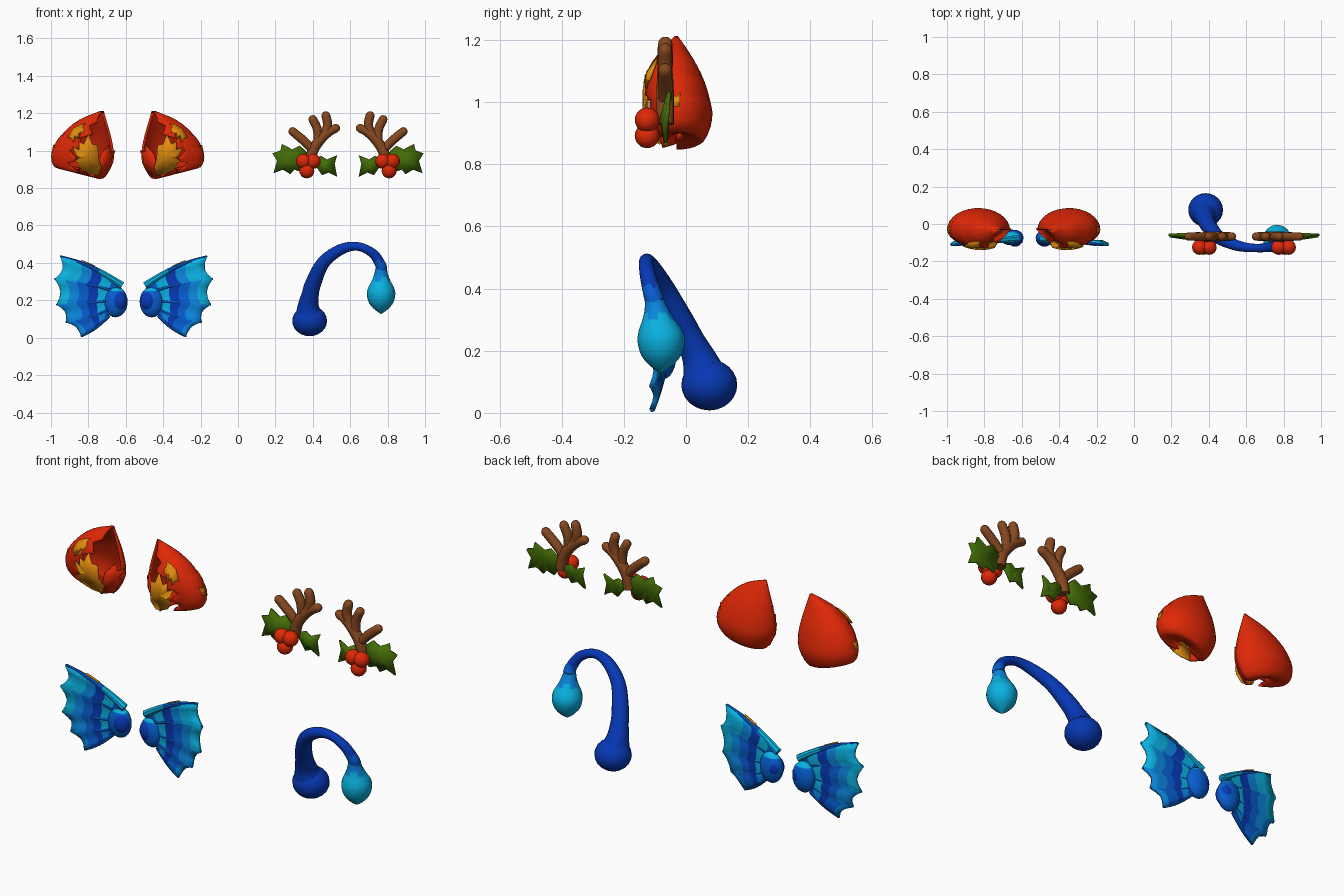
import bpy, math
from mathutils import Vector as V

if "Cube" in bpy.data.objects:
    bpy.data.objects.remove(bpy.data.objects["Cube"])


def mat(name, r, g, b):
    m = bpy.data.materials.new(name)
    m.diffuse_color = (r, g, b, 1)
    m.use_nodes = True
    m.node_tree.nodes["Principled BSDF"].inputs["Base Color"].default_value = m.diffuse_color
    return m


RED = mat("red", 0.74, 0.021, 0.002)
DARK_RED = mat("dark red", 0.56, 0.017, 0.002)
ORANGE = mat("orange", 0.74, 0.26, 0.004)
BROWN = mat("brown", 0.24, 0.065, 0.014)
GREEN = mat("green", 0.056, 0.15, 0.002)
DEEP = mat("deep blue", 0.002, 0.04, 0.46)
MID = mat("mid blue", 0.002, 0.11, 0.64)
SKY = mat("sky blue", 0.003, 0.24, 0.73)
CYAN = mat("cyan", 0.003, 0.44, 0.75)


def make(name, verts, faces, mats, idx=None, axis=None, thick=0, offset=0, inner=0):
    """Mesh object; axis = x of the mirror plane, thick = solidify thickness."""
    cx = axis or 0
    me = bpy.data.meshes.new(name)
    me.from_pydata([(v[0] - cx, v[1], v[2]) for v in verts], [], faces)
    for m in mats:
        me.materials.append(m)
    if idx:
        for p, i in zip(me.polygons, idx):
            p.material_index = i
    ob = bpy.data.objects.new(name, me)
    bpy.context.collection.objects.link(ob)
    ob.location.x = cx
    bpy.context.view_layer.objects.active = ob
    ob.select_set(True)
    bpy.ops.object.shade_smooth_by_angle(angle=math.radians(40))
    ob.select_set(False)
    if thick:
        s = ob.modifiers.new("thickness", 'SOLIDIFY')
        s.thickness, s.offset, s.material_offset = thick, offset, inner
    if axis is not None:
        mm = ob.modifiers.new("mirror", 'MIRROR')
        mm.use_mirror_merge = False
    return ob


def recolour(ob, m, rule):
    """Give the faces whose centre meets the rule another material."""
    ob.data.materials.append(m)
    for p in ob.data.polygons:
        if rule(p.center):
            p.material_index = len(ob.data.materials) - 1


def spline(pts, n):
    """Catmull-Rom resampling of tuples of any length."""
    P = [pts[0]] + list(pts) + [pts[-1]]
    out = []
    for i in range(1, len(P) - 2):
        for k in range(n):
            t = k / n
            out.append(tuple(0.5 * (2 * b + (c - a) * t + (2 * a - 5 * b + 4 * c - d) * t * t
                                    + (3 * b - a - 3 * c + d) * t ** 3)
                             for a, b, c, d in zip(*P[i - 1:i + 3])))
    return out + [tuple(pts[-1])]


def tube(name, pts, m, axis=None, n=10, sub=4, rounded=True):
    """Sweep circles along (x, y, z, radius) points."""
    c = spline(pts, sub)
    if rounded:
        a, b = V(c[-2][:3]), V(c[-1][:3])
        d, r, e = (b - a).normalized(), c[-1][3], []
        for ang in (30, 60, 85):
            e.append((*(b + d * r * math.sin(math.radians(ang))), r * math.cos(math.radians(ang))))
        c += e
    verts, faces, side = [], [], V((0.3, 1, 0.2))
    for i, p in enumerate(c):
        d = (V(c[min(i + 1, len(c) - 1)][:3]) - V(c[max(i - 1, 0)][:3])).normalized()
        side = (side - d * side.dot(d)).normalized()
        up = d.cross(side)
        for k in range(n):
            a = 2 * math.pi * k / n
            verts.append(V(p[:3]) + (side * math.cos(a) + up * math.sin(a)) * p[3])
    for i in range(len(c) - 1):
        for k in range(n):
            q = (k + 1) % n
            faces.append((i * n + k, i * n + q, i * n + n + q, i * n + n + k))
    faces += [tuple(range(n))[::-1], tuple(range(len(verts) - n, len(verts)))]
    return make(name, verts, faces, [m], axis=axis)


def ball(name, c, r, m, axis=None, seg=20, rings=12):
    prof = [math.pi * i / rings for i in range(rings + 1)]
    prof[0], prof[-1] = 0.01, math.pi - 0.01
    verts = [(c[0] + r[0] * math.sin(t) * math.cos(2 * math.pi * k / seg),
              c[1] + r[1] * math.sin(t) * math.sin(2 * math.pi * k / seg),
              c[2] - r[2] * math.cos(t)) for t in prof for k in range(seg)]
    faces = [(i * seg + k, i * seg + (k + 1) % seg, (i + 1) * seg + (k + 1) % seg, (i + 1) * seg + k)
             for i in range(rings) for k in range(seg)]
    return make(name, verts, faces, [m], axis=axis)


def plate(name, outline, yfun, m, axis, thick, centre_lift=0):
    """Thin jagged plate, fanned from its centre; outline is (x, z)."""
    n = len(outline)
    x, z = sum(p[0] for p in outline) / n, sum(p[1] for p in outline) / n
    verts = [(p[0], yfun(*p), p[1]) for p in outline] + [(x, yfun(x, z) - centre_lift, z)]
    make(name, verts, [(i, (i + 1) % n, n) for i in range(n)], [m], axis=axis, thick=thick)


# ---- Furry ears: open curved shell with jagged front flap ----
EAR = -0.59
# outer x, outer z, inner x, inner z, back depth, front depth, flap end angle
levels = [(-0.87, 0.905, -0.82, 0.89, 0.015, 0.005, 270), (-0.92, 0.90, -0.78, 0.862, 0.055, 0.025, 270),
          (-0.98, 0.912, -0.72, 0.851, 0.09, 0.055, 268),
          (-1.0, 0.965, -0.67, 0.93, 0.115, 0.085, 264), (-0.98, 1.035, -0.665, 1.0, 0.105, 0.10, 268),
          (-0.93, 1.10, -0.68, 1.08, 0.08, 0.098, 284), (-0.85, 1.165, -0.70, 1.15, 0.042, 0.06, 290),
          (-0.735, 1.213, -0.718, 1.213, 0.004, 0.006, 300)]
rows, cols = spline(levels, 3), 22
verts, faces = [], []
for i, (xo, zo, xi, zi, back, front, end) in enumerate(rows):
    end = math.radians(end - 11 * (i % 3))
    for k in range(cols + 1):
        a = end * k / cols
        t = (1 + math.cos(a)) / 2
        s = math.sin(a)
        verts.append((xo + (xi - xo) * t, -0.03 + s * (back if s > 0 else front), zo + (zi - zo) * t))
w = cols + 1
for i in range(len(rows) - 1):
    for k in range(cols):
        faces.append((i * w + k, i * w + k + 1, (i + 1) * w + k + 1, (i + 1) * w + k))
make("ear_shell", verts, faces, [RED, DARK_RED], axis=EAR, thick=0.012, offset=-1, inner=1)


def fur_y(x, z):
    return -0.136 + 2.2 * (x + 0.82) ** 2 + 0.5 * max(0, 0.95 - z) + 0.7 * max(0, z - 1.08)


plate("ear_large_tuft", [(-.84, .90), (-.87, .95), (-.855, .955), (-.885, 1.02), (-.85, 1.005), (-.85, 1.05),
      (-.825, 1.035), (-.80, 1.09), (-.78, 1.035), (-.75, 1.03), (-.745, .96), (-.73, .91), (-.75, .865),
      (-.80, .88)], fur_y, ORANGE, EAR, 0.008)
plate("ear_small_tuft", [(-.91, 1.07), (-.88, 1.12), (-.85, 1.135), (-.815, 1.145), (-.825, 1.095), (-.84, 1.10),
      (-.85, 1.06), (-.87, 1.075), (-.88, 1.045), (-.895, 1.07)], fur_y, ORANGE, EAR, 0.008)
plate("ear_inner_tuft", [(-.77, .855), (-.71, .865), (-.69, .905), (-.67, .94), (-.68, .95), (-.66, 1.0),
      (-.685, .99), (-.69, 1.03), (-.73, .98), (-.745, .92)],
      lambda x, z: fur_y(x, z) + 0.012 + 0.5 * max(0, x + .75), RED, EAR, 0.012)
# small fur patch on the outer side
side = [(-.995, -.042, .985), (-.995, -.022, .985), (-.985, -.018, 1.03), (-.987, -.033, 1.015), (-.983, -.045, 1.03)]
make("ear_side_patch", side, [(0, 1, 2, 3), (0, 3, 4)], [ORANGE], axis=EAR, thick=0.006)

# ---- Fish fins: pleated web with spines and a rounded base ----
FIN = -0.558
tips = [(-.95, .435), (-.98, .315), (-.97, .178), (-.92, .085), (-.837, .008)]
bulge = [0.02, 0.01, -0.004, -0.012, -0.012]
nb, nt = 6, 4


def spine(s, t):
    """Point on the fin: s runs over the spines, t from base to tip."""
    i = min(int(s), 3)
    f = s - i
    mix = lambda a, b: a + (b - a) * f
    dip = math.sin(math.pi * f)
    x1, z1 = mix(tips[i][0], tips[i + 1][0]), mix(tips[i][1], tips[i + 1][1])
    x0, z0 = -0.62 - 0.018 * s, 0.28 - 0.04 * s
    u = t * (1 - 0.08 * dip)
    b = mix(bulge[i], bulge[i + 1]) * math.sin(math.pi * t)
    return (x0 + (x1 - x0) * u, -0.078 - 0.032 * t + 0.014 * dip * t, z0 + (z1 - z0) * u + b)


ns = 4 * nt
verts = [spine(k / nt, j / nb) for j in range(nb + 1) for k in range(ns + 1)]
faces, idx = [], []
bands = [[1, 3, 0, 2, 3, 3], [1, 3, 0, 1, 2, 3], [1, 3, 0, 1, 2, 2], [1, 2, 0, 1, 1, 2]]
for j in range(nb):
    for k in range(ns):
        a = j * (ns + 1) + k
        faces.append((a, a + 1, a + ns + 2, a + ns + 1))
        idx.append(bands[k // nt][j])
make("fin_web", verts, faces, [DEEP, MID, SKY, CYAN], idx, axis=FIN, thick=0.018)
for i in range(5):
    path = [(*spine(i, t), (0.02 if i == 0 else 0.013) * (1 - t) + 0.006 * t)
            for t in (0, .25, .5, .75, .99)]
    ob = tube(f"fin_spine_{i + 1}", path, MID, FIN, n=8, sub=2)
    if i == 0:
        recolour(ob, CYAN, lambda c: c.x > -0.2)
base = ball("fin_base", (-0.655, -0.072, 0.192), (0.065, 0.042, 0.083), MID, FIN)
recolour(base, CYAN, lambda c: c.z > 0.25)
ball("fin_base_knob", (-0.637, -0.076, 0.195), (0.046, 0.045, 0.058), DEEP, FIN)
# small orange strip lying on the top spine
strip = [spine(0, t) for t in (.45, .52, .6, .67)]
verts = [(p[0] + 0.005, p[1] + d, p[2] + 0.0125) for p in strip for d in (-0.006, 0.006)]
make("fin_strip", verts, [(2 * i, 2 * i + 1, 2 * i + 3, 2 * i + 2) for i in range(3)],
     [ORANGE], axis=FIN, thick=0.004)

# ---- Antlers with holly leaves and berries ----
ANT = 0.588
Y = -0.067
branches = {"antler_beam": [(.385, .93, .029), (.40, 1.0, .029), (.44, 1.06, .028), (.485, 1.10, .025), (.523, 1.12, .023)],
            "antler_tall_tine": [(.445, 1.06, .022), (.478, 1.13, .025), (.47, 1.187, .024)],
            "antler_mid_tine": [(.425, 1.03, .022), (.425, 1.11, .024), (.40, 1.167, .023)],
            "antler_low_tine": [(.40, 1.0, .022), (.355, 1.05, .024), (.292, 1.103, .023)]}
for name, pts in branches.items():
    tube(name, [(x, Y, z, r) for x, z, r in pts], BROWN, ANT)
big = [(.385, .945), (.36, 1.0), (.33, 1.025), (.29, 1.005), (.235, 1.035), (.228, 1.0), (.185, .985),
       (.21, .945), (.19, .88), (.24, .90), (.28, .875), (.30, .90), (.345, .885)]
small = [(.40, .935), (.42, .96), (.445, .97), (.475, .95), (.53, .975), (.515, .93), (.53, .86),
         (.485, .885), (.45, .87), (.43, .90)]
plate("large_leaf", big, lambda x, z: -0.06 + 0.08 * (z - .95), GREEN, ANT, 0.012, 0.018)
plate("small_leaf", small, lambda x, z: -0.06 + 0.08 * (z - .92), GREEN, ANT, 0.012, 0.015)
for i, (x, z) in enumerate([(.350, .943), (.402, .943), (.368, .892)]):
    ball(f"berry_{i + 1}", (x, -0.125, z), (.04,) * 3, RED, ANT, 16, 10)

# ---- Glowing lure: ball foot, arched stalk, pointed bulb ----
ball("lure_foot", (0.383, 0.075, 0.09), (0.093, 0.09, 0.082), DEEP, seg=24)
stalk = tube("lure_stalk", [(.38, .066, .10, .08), (.376, .044, .17, .057), (.386, .016, .23, .046),
     (.402, -.014, .29, .043), (.455, -.072, .40, .036), (.55, -.115, .472, .029), (.64, -.128, .488, .023),
     (.72, -.125, .452, .025), (.762, -.11, .39, .029), (.766, -.10, .36, .032)], DEEP, n=14, rounded=False)
recolour(stalk, MID, lambda c: c.x > 0.7 and c.z < 0.41)
prof = spline([(.365, .031, -.102), (.335, .038, -.095), (.30, .052, -.088), (.265, .070, -.082),
               (.23, .076, -.08), (.185, .064, -.08), (.15, .034, -.08), (.128, .002, -.08)], 3)
n = 16
verts = [(.765 + r * math.cos(2 * math.pi * k / n), y + r * math.sin(2 * math.pi * k / n), z)
         for z, r, y in prof for k in range(n)]
faces, idx = [], []
for i in range(len(prof) - 1):
    for k in range(n):
        q = (k + 1) % n
        faces.append((i * n + k, (i + 1) * n + k, (i + 1) * n + q, i * n + q))
        idx.append(0 if i < 4 + 2 * (k // 2 % 2) else 1)
make("lure_bulb", verts, faces, [SKY, CYAN], idx)
